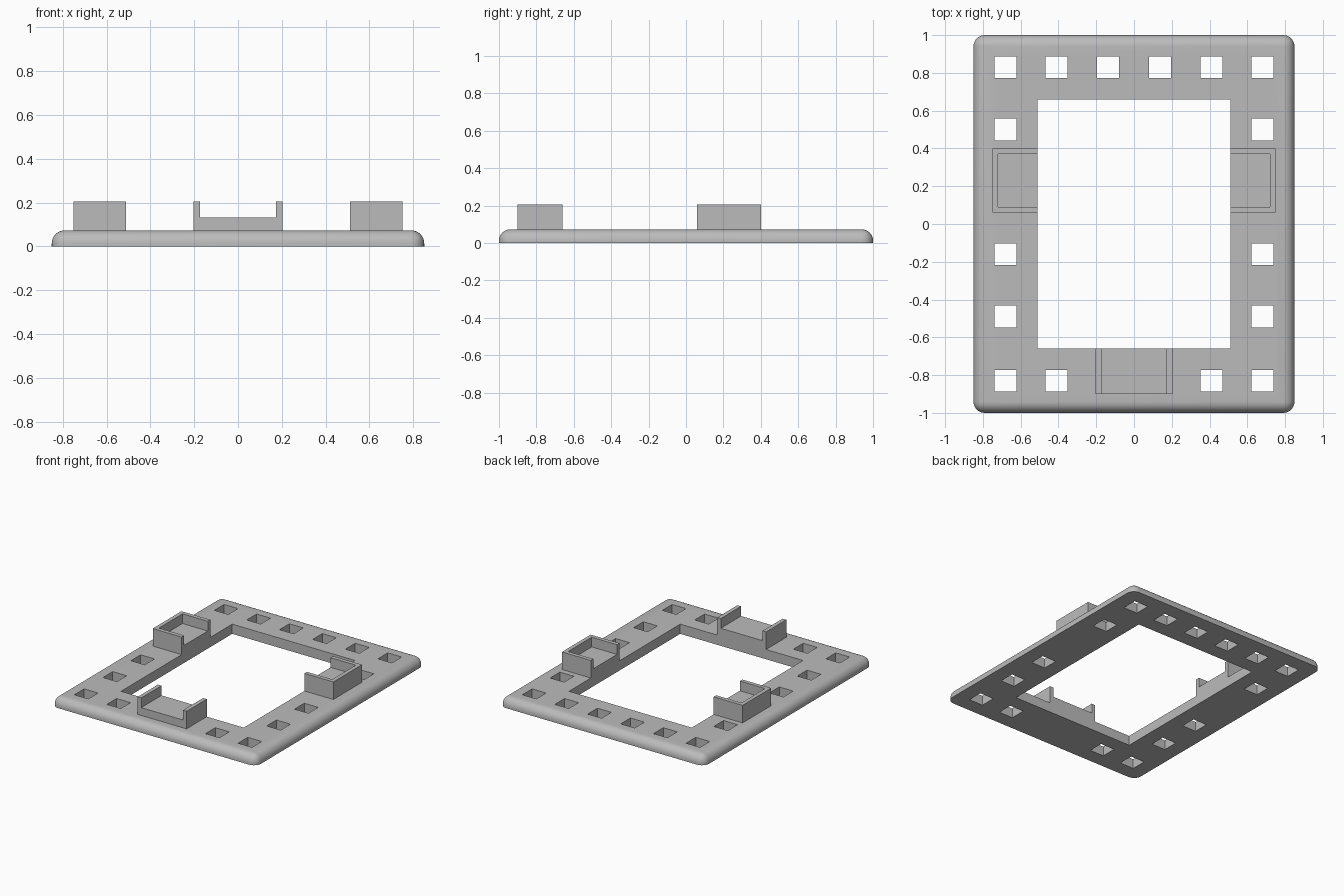
import bpy, bmesh

old = bpy.data.objects.get("Cube")
if old:
    bpy.data.objects.remove(old, do_unlink=True)

grey = bpy.data.materials.new("light grey")
grey.use_nodes = True
colour = (0.5, 0.5, 0.5, 1)
grey.diffuse_color = colour
grey.node_tree.nodes["Principled BSDF"].inputs["Base Color"].default_value = colour

TOP = 0.073       # plate thickness
FLOOR = 0.132     # clip floor height
RIM = 0.205       # clip wall height
WALL = 0.03
HOLE = 0.058      # half width of the square holes
IN_X, IN_Y = 0.51, 0.66


def add_box(bm, low, high):
    verts = bmesh.ops.create_cube(bm, size=1)["verts"]
    for v in verts:
        for i in range(3):
            v.co[i] = low[i] if v.co[i] < 0 else high[i]


def make_object(name, bm):
    mesh = bpy.data.meshes.new(name)
    bm.to_mesh(mesh)
    bm.free()
    mesh.materials.append(grey)
    obj = bpy.data.objects.new(name, mesh)
    bpy.context.collection.objects.link(obj)
    return obj


def boxes(name, *ranges):
    bm = bmesh.new()
    for low, high in ranges:
        add_box(bm, low, high)
    return make_object(name, bm)


def cut(obj, cutter):
    cutter.hide_render = True
    mod = obj.modifiers.new("cut", "BOOLEAN")
    mod.operation = "DIFFERENCE"
    mod.solver = "EXACT"
    mod.object = cutter
    bpy.context.view_layer.objects.active = obj
    bpy.ops.object.modifier_apply(modifier=mod.name)
    bpy.data.objects.remove(cutter, do_unlink=True)


# Plate with rounded upright and top edges
bm = bmesh.new()
add_box(bm, (-0.85, -1, 0), (0.85, 1, TOP))
rounded = [e for e in bm.edges if max(v.co.z for v in e.verts) > TOP / 2]
bmesh.ops.bevel(bm, geom=rounded, offset=0.06, segments=8, profile=0.5,
                affect="EDGES", clamp_overlap=True)
frame = make_object("frame_plate", bm)

# Central opening and square holes, skipping the places where clips sit
centres = [(x, 0.83) for x in (0.137, 0.41, 0.68)]
centres += [(0.68, y) for y in (0.5, -0.16, -0.49, -0.83)]
centres.append((0.41, -0.83))
openings = [((-IN_X, -IN_Y, -1), (IN_X, IN_Y, 1))]
for x, y in centres:
    for cx in (x, -x):
        openings.append(((cx - HOLE, y - HOLE, -1), (cx + HOLE, y + HOLE, 1)))
cut(frame, boxes("frame_cutter", *openings))

# Side clips: trays open towards the central opening
for side, s in (("left", 1), ("right", -1)):
    xs = sorted((s * IN_X, s * 0.75))
    clip = boxes(side + "_clip", ((xs[0], 0.06, TOP), (xs[1], 0.4, RIM)))
    xs = sorted((s * (IN_X - 0.1), s * (0.75 - WALL)))
    cut(clip, boxes("clip_cutter",
                    ((xs[0], 0.06 + WALL, FLOOR), (xs[1], 0.4 - WALL, 1))))

# Front clip: channel open at both ends
clip = boxes("front_clip", ((-0.203, -0.9, TOP), (0.203, -IN_Y, RIM)))
cut(clip, boxes("clip_cutter",
                ((WALL - 0.203, -1, FLOOR), (0.203 - WALL, 0, 1))))

# Smooth the rounded rim, keep sharp edges crisp
bpy.ops.object.select_all(action="DESELECT")
frame.select_set(True)
bpy.context.view_layer.objects.active = frame
bpy.ops.object.shade_smooth_by_angle(angle=0.6)
